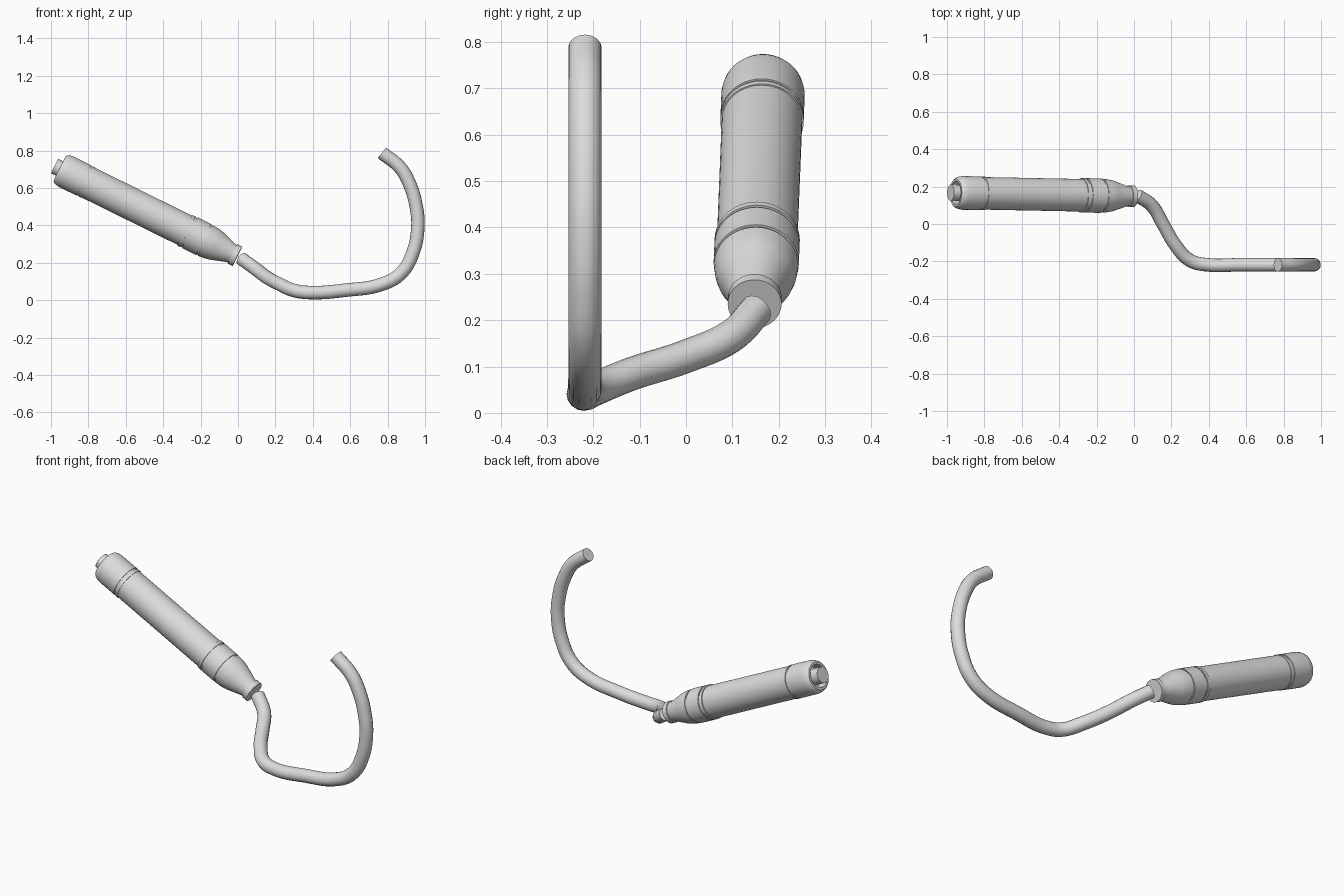
import bpy, bmesh, math
from mathutils import Vector

cube = bpy.data.objects.get("Cube")
if cube:
    bpy.data.objects.remove(cube, do_unlink=True)

# Single light grey material
grey = bpy.data.materials.new("light_grey")
grey.use_nodes = True
colour = (0.72, 0.72, 0.72, 1)
grey.diffuse_color = colour
grey.node_tree.nodes["Principled BSDF"].inputs["Base Color"].default_value = colour

# Handle axis runs from the front tip up to the rear knob
TIP = Vector((-0.003, 0.148, 0.235))
AXIS = (Vector((-0.957, 0.167, 0.706)) - TIP).normalized()


def smooth(obj):
    bpy.ops.object.select_all(action="DESELECT")
    obj.select_set(True)
    bpy.context.view_layer.objects.active = obj
    bpy.ops.object.shade_smooth_by_angle(angle=math.radians(32))


def lathe(name, profile, sides=48):
    """Closed solid turned around the handle axis from (distance, radius) pairs."""
    bm = bmesh.new()
    rings = []
    for dist, radius in profile:
        ring = []
        for i in range(sides):
            a = math.tau * i / sides
            ring.append(bm.verts.new((radius * math.cos(a), radius * math.sin(a), dist)))
        rings.append(ring)
    for low, high in zip(rings, rings[1:]):
        for i in range(sides):
            j = (i + 1) % sides
            bm.faces.new((low[i], low[j], high[j], high[i]))
    bm.faces.new(rings[0])
    bm.faces.new(rings[-1])
    bmesh.ops.recalc_face_normals(bm, faces=bm.faces)
    mesh = bpy.data.meshes.new(name)
    bm.to_mesh(mesh)
    bm.free()
    mesh.materials.append(grey)
    obj = bpy.data.objects.new(name, mesh)
    bpy.context.collection.objects.link(obj)
    obj.location = TIP
    obj.rotation_mode = "QUATERNION"
    obj.rotation_quaternion = AXIS.to_track_quat("Z", "Y")
    smooth(obj)
    return obj


# Front flange and tapered nose
lathe("front_flange", [(0, 0.058), (0.028, 0.058)])
lathe("nose_cone", [(0.02, 0.053), (0.04, 0.054), (0.125, 0.082),
                    (0.155, 0.088), (0.19, 0.091)])

# Collar with a shallow groove on each side
lathe("front_groove", [(0.185, 0.087), (0.205, 0.087)])
lathe("collar", [(0.2, 0.092), (0.285, 0.092)])
lathe("collar_groove", [(0.28, 0.087), (0.3, 0.087)])
lathe("collar_ring", [(0.295, 0.092), (0.312, 0.092)])

# Long grip
lathe("grip", [(0.305, 0.087), (0.895, 0.087)])

# Rear ring and hollow end cap
lathe("rear_ring", [(0.89, 0.09), (0.905, 0.09)])
lathe("rear_groove", [(0.9, 0.086), (0.92, 0.086)])
lathe("rear_cap", [(0.915, 0.09), (1.02, 0.09), (1.04, 0.087), (1.054, 0.081),
                   (1.06, 0.074), (1.06, 0.062), (1.01, 0.062)])
lathe("rear_button", [(1.0, 0.043), (1.09, 0.043)])

# Bent hook rod
path = [(0.018, 0.152, 0.222), (0.096, 0.098, 0.166), (0.155, 0, 0.122),
        (0.225, -0.118, 0.084), (0.3, -0.195, 0.052), (0.38, -0.217, 0.041),
        (0.57, -0.218, 0.053), (0.783, -0.218, 0.09), (0.874, -0.218, 0.147),
        (0.93, -0.218, 0.24), (0.961, -0.218, 0.38), (0.953, -0.218, 0.5),
        (0.912, -0.218, 0.634), (0.864, -0.218, 0.712), (0.769, -0.218, 0.788)]
curve = bpy.data.curves.new("hook_rod", "CURVE")
curve.dimensions = "3D"
curve.bevel_depth = 0.036
curve.bevel_resolution = 6
curve.resolution_u = 6
curve.use_fill_caps = True
spline = curve.splines.new("BEZIER")
spline.bezier_points.add(len(path) - 1)
for point, co in zip(spline.bezier_points, path):
    point.co = co
    point.handle_left_type = point.handle_right_type = "AUTO"
curve.materials.append(grey)
rod = bpy.data.objects.new("hook_rod", curve)
bpy.context.collection.objects.link(rod)
bpy.ops.object.select_all(action="DESELECT")
rod.select_set(True)
bpy.context.view_layer.objects.active = rod
bpy.ops.object.convert(target="MESH")
smooth(bpy.context.view_layer.objects.active)
